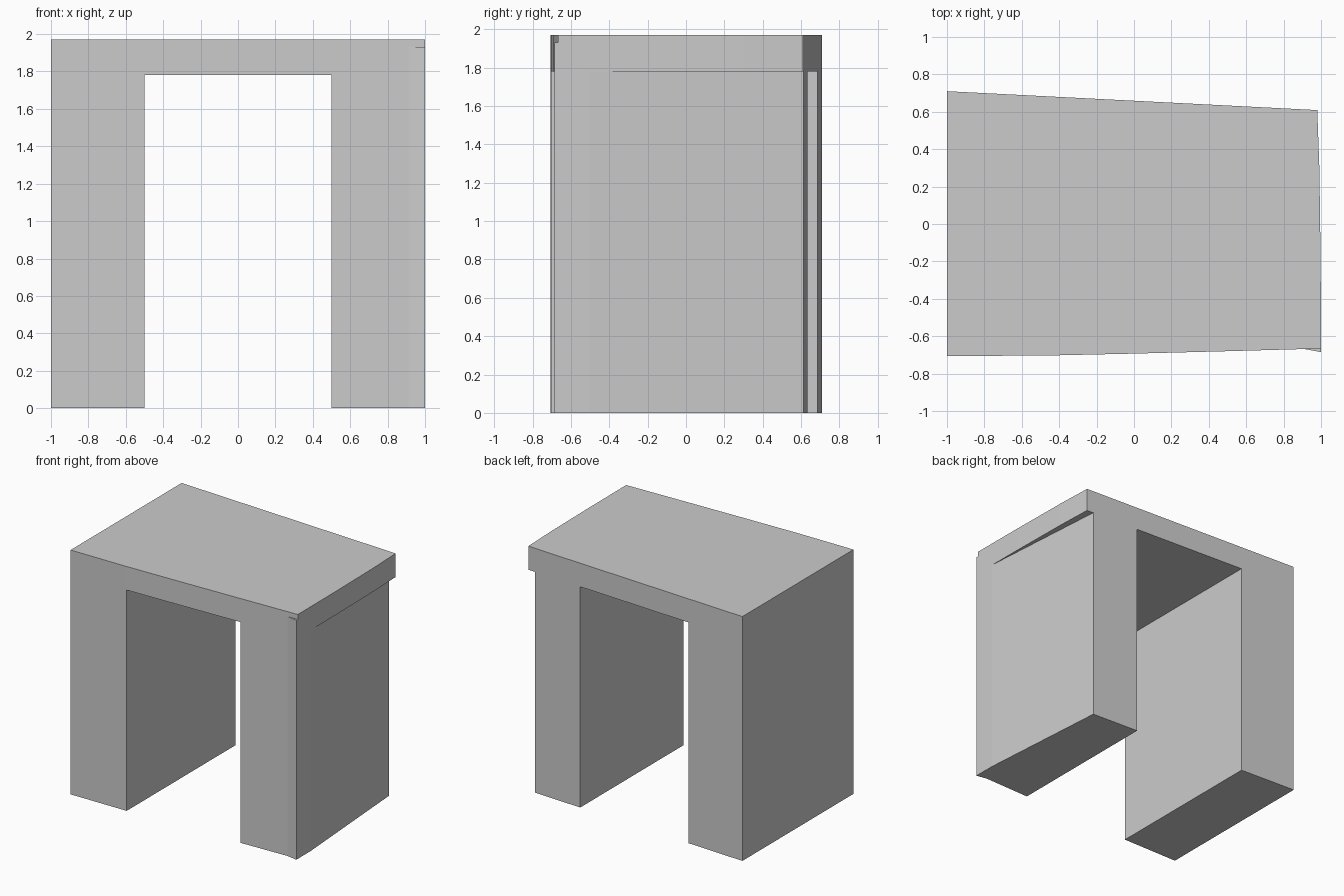
import bpy, bmesh

if "Cube" in bpy.data.objects:
    bpy.data.objects.remove(bpy.data.objects["Cube"])


def prism(name, outline, z0, z1):
    """Extrude a plan outline (counter-clockwise) from z0 to z1."""
    bm = bmesh.new()
    face = bm.faces.new([bm.verts.new((x, y, z0)) for x, y in outline])
    ext = bmesh.ops.extrude_face_region(bm, geom=[face], use_keep_orig=True)
    for g in ext["geom"]:
        if isinstance(g, bmesh.types.BMVert):
            g.co.z = z1
    bmesh.ops.recalc_face_normals(bm, faces=bm.faces)
    mesh = bpy.data.meshes.new(name)
    bm.to_mesh(mesh)
    bm.free()
    obj = bpy.data.objects.new(name, mesh)
    bpy.context.collection.objects.link(obj)
    return obj


def cut(target, cutter):
    mod = target.modifiers.new(cutter.name, 'BOOLEAN')
    mod.operation = 'DIFFERENCE'
    mod.solver = 'EXACT'
    mod.object = cutter
    cutter.hide_render = True
    cutter.hide_viewport = True


# Arch body: slightly tapered plan at full height
arch = prism("arch_body", [
    (-1, -0.705), (-0.5, -0.704), (0, -0.693), (0.5, -0.68), (1, -0.666),
    (0.998, -0.2), (0.991, 0.3), (0.98, 0.609), (-1, 0.71)], 0, 1.97)

# Opening between the two legs
cut(arch, prism("opening_cutter",
                [(-0.5, -1), (0.5, -1), (0.5, 1), (-0.5, 1)], -0.1, 1.78))

# Right leg tapers inward toward the back, leaving the top slab overhanging
cut(arch, prism("right_leg_taper_cutter",
                [(1.0, -0.51), (1.2, -0.51), (1.2, 0.9), (0.9, 0.9), (0.92, 0.613)],
                -0.1, 1.78))

# Small flared corner at the front of the right leg
prism("right_leg_front_flare",
      [(0.91, -0.6683), (1.0, -0.685), (1.0, -0.666)], 0, 1.93)
